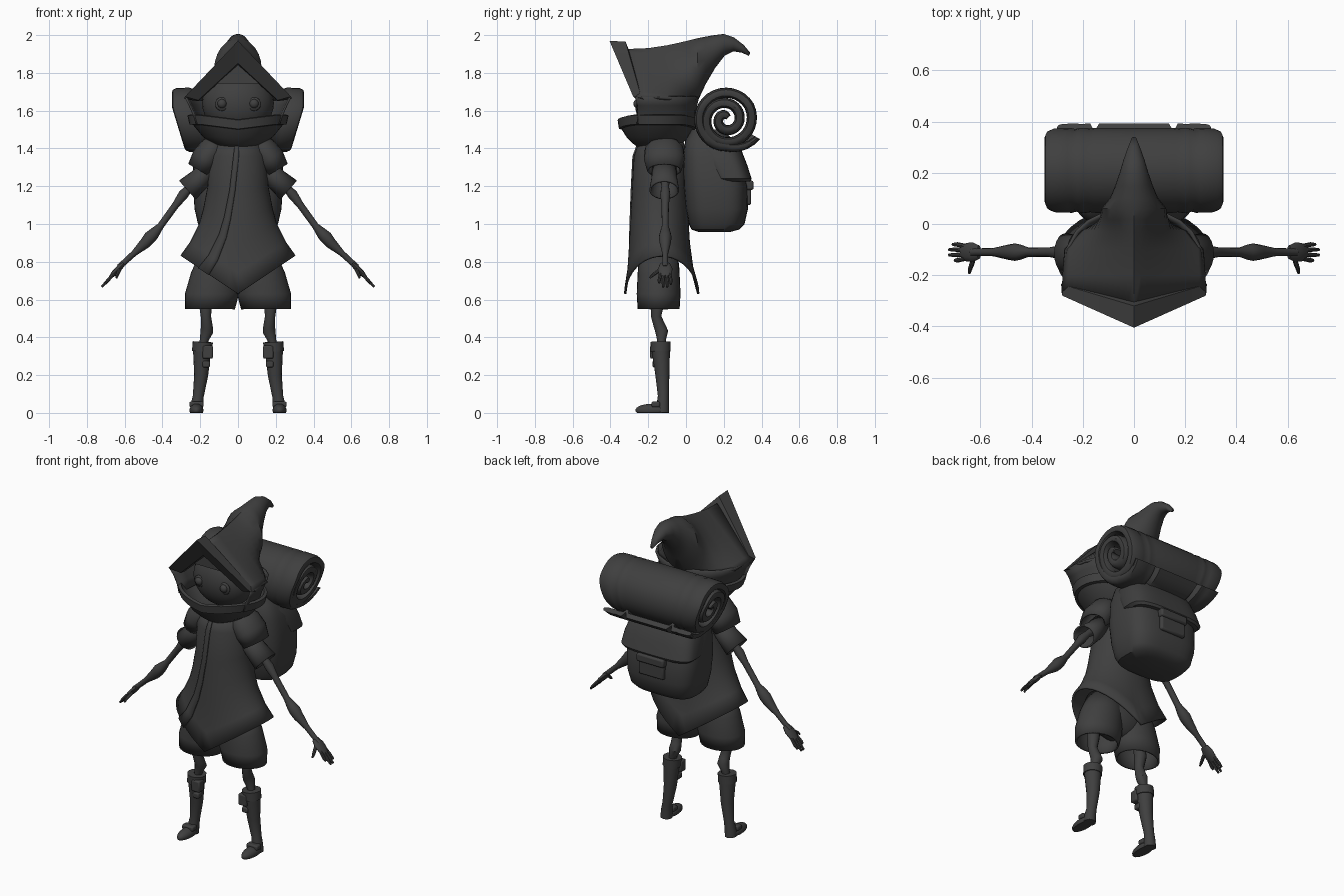
import bpy, bmesh, math
from mathutils import Vector, Matrix

if "Cube" in bpy.data.objects:
    bpy.data.objects.remove(bpy.data.objects["Cube"])

cloth = bpy.data.materials.new("charcoal")
cloth.diffuse_color = (0.05, 0.05, 0.05, 1)
cloth.use_nodes = True
cloth.node_tree.nodes["Principled BSDF"].inputs["Base Color"].default_value = cloth.diffuse_color


def finish(name, bm, mirror=False, thick=0, bevel=0):
    """Turn a bmesh into a smooth shaded object with its modifiers."""
    bmesh.ops.remove_doubles(bm, verts=bm.verts, dist=1e-4)
    bmesh.ops.recalc_face_normals(bm, faces=bm.faces)
    for f in bm.faces:
        f.smooth = True
    me = bpy.data.meshes.new(name)
    bm.to_mesh(me)
    bm.free()
    me.set_sharp_from_angle(angle=math.radians(38))
    me.materials.append(cloth)
    ob = bpy.data.objects.new(name, me)
    bpy.context.collection.objects.link(ob)
    if thick:
        m = ob.modifiers.new("thickness", 'SOLIDIFY')
        m.thickness, m.offset = thick, 0
    if bevel:
        m = ob.modifiers.new("bevel", 'BEVEL')
        m.width, m.segments = bevel, 2
    if mirror:
        ob.modifiers.new("mirror", 'MIRROR')
    return ob


def skin(name, rings, closed=True, caps=True, **kw):
    """Loft a surface through rings of points."""
    bm = bmesh.new()
    vs = [[bm.verts.new(p) for p in r] for r in rings]
    n = len(rings[0])
    for a, b in zip(vs, vs[1:]):
        for i in range(n if closed else n - 1):
            j = (i + 1) % n
            bm.faces.new((a[i], a[j], b[j], b[i]))
    if caps:
        bm.faces.new(vs[0])
        bm.faces.new(vs[-1])
    return finish(name, bm, **kw)


def tube(name, pts, sides=12, wide=1.0, **kw):
    """Tube through (x, y, z, radius) points; wide stretches it along y."""
    P = [Vector(p[:3]) for p in pts]
    rings = []
    for i, p in enumerate(P):
        t = (P[min(i + 1, len(P) - 1)] - P[max(i - 1, 0)]).normalized()
        u = (Vector((0, 1, 0)) - t * t.y).normalized()
        v, r = t.cross(u), pts[i][3]
        rings.append([p + u * (r * wide * math.cos(a)) + v * (r * math.sin(a))
                      for a in (2 * math.pi * k / sides for k in range(sides))])
    return skin(name, rings, **kw)


def oval(z, cx, hw, yf, yb, n=32, e=1.0):
    """Horizontal oval ring; e below 1 makes it boxier."""
    sp = lambda v: math.copysign(abs(v) ** e, v)
    return [(cx + hw * sp(math.cos(a)), (yf + yb) / 2 + (yb - yf) / 2 * sp(math.sin(a)), z)
            for a in (2 * math.pi * k / n for k in range(n))]


def blob(name, c, r, **kw):
    bm = bmesh.new()
    bmesh.ops.create_uvsphere(bm, u_segments=24, v_segments=16, radius=1)
    for v in bm.verts:
        v.co = [max(0, c[i] + v.co[i] * r[i]) if i == 2 else c[i] + v.co[i] * r[i] for i in range(3)]
    return finish(name, bm, **kw)


def box(name, c, s, bevel=0.008, **kw):
    bm = bmesh.new()
    bmesh.ops.create_cube(bm, size=1, matrix=Matrix.Translation(c) @ Matrix.Diagonal((*s, 1)))
    return finish(name, bm, bevel=bevel, **kw)


# Hood: arch sections that close into a curled horn at the back
T = [i / 12 - 1 for i in range(25)]
rings = []
for y, w, zt, zb, k in [(-.32, .275, 1.92, 1.67, 0), (-.2, .275, 1.925, 1.67, 0), (-.1, .268, 1.94, 1.66, 0),
                        (-.03, .225, 1.955, 1.655, .1), (.02, .17, 1.967, 1.65, .45), (.06, .12, 1.977, 1.66, 1),
                        (.1, .088, 1.985, 1.745, 1), (.15, .067, 1.994, 1.83, 1), (.2, .05, 2.0, 1.895, 1),
                        (.25, .035, 1.983, 1.92, 1), (.3, .017, 1.945, 1.912, 1), (.335, .003, 1.903, 1.895, 1)]:
    ring = []
    for t in T:
        x = w * ((1 - k) * t + k * math.sin(math.pi * t))
        z = (1 - k) * (zt - (zt - zb) * abs(t)) + k * ((zt + zb) / 2 + (zt - zb) / 2 * math.cos(math.pi * t))
        yy = y + .06 * abs(t) if y == -.32 else y
        ring.append((x, yy, z))
    rings.append(ring)
skin("hood", rings, closed=False, caps=False, thick=.012)

# Raised band round the hood opening
rings = []
for t in T:
    a = abs(t)
    arch = lambda w, zt, zb, y, dy: (w * t, y + dy * a, zt - (zt - zb) * a)
    rings.append([arch(.28, 1.97, 1.675, -.405, .125), arch(.285, 1.965, 1.665, -.32, .085),
                  arch(.275, 1.915, 1.66, -.30, .075), arch(.21, 1.84, 1.65, -.25, .03),
                  arch(.21, 1.85, 1.655, -.34, .08)])
skin("hood_band", rings)

# Lower hood, tucked in towards the collar
U = [(.278, -.27), (.272, -.18), (.262, -.1), (.225, -.03), (.18, .01), (.1, .05), (0, .065)]
U = U + [(-x, y) for x, y in U[-2::-1]]
skin("hood_lower", [[(x * s, -.1 + (y + .1) * q, z) for x, y in U]
                    for z, s, q in [(1.675, 1, 1), (1.63, .92, .93), (1.58, .84, .92), (1.53, .78, .95)]],
     closed=False, caps=False, thick=.012)

# Head, brow and eyes
blob("head", (0, -.13, 1.64), (.19, .14, .17))
skin("brow", [[(-.13, y, 1.745), (.13, y, 1.745), (0, y, 1.85)] for y in (-.272, -.1)])
blob("eye_socket", (.085, -.252, 1.635), (.036, .012, .036), mirror=True)
blob("eye", (.085, -.258, 1.637), (.024, .02, .024), mirror=True)

# Collar: bowl with a lip, sagging at the front
rings = []
for z, rx, ry in [(1.41, .10, .11), (1.425, .13, .13), (1.46, .185, .165), (1.525, .238, .19), (1.528, .257, .205),
                  (1.575, .268, .212), (1.58, .25, .195), (1.52, .21, .17), (1.48, .12, .12)]:
    rings.append([(x, y, zz - (.025 * max(0, 1 - abs(x) / .2) if zz > 1.5 else 0))
                  for x, y, zz in oval(z, 0, rx, -.15 - ry, -.15 + ry, 40)])
skin("collar", rings)

# Tunic flaring to a hem that dips at front and back
ROWS = [(1.44, .11, -.24, -.02), (1.36, .15, -.27, 0), (1.2, .155, -.28, 0), (1.08, .178, -.288, .008),
        (1.0, .2, -.295, .015), (.9, .25, -.305, .035), (.83, .3, -.322, .065)]


def tunic_point(row, a, off=0):
    z, rx, yf, yb = row
    dip = .2 * ((1.44 - z) / .61) ** 2 * (1 - abs(math.cos(a)))
    return ((rx + off) * math.cos(a), (yf + yb) / 2 + ((yb - yf) / 2 + off) * math.sin(a), z - dip)


skin("tunic", [[tunic_point(r, 2 * math.pi * k / 40) for k in range(40)] for r in ROWS], caps=False, thick=.012)
rings = []
for r in ROWS:
    c = -.02 - .56 * ((1.44 - r[0]) / .61) ** 1.4
    rings.append([tunic_point(r, -math.acos(c + d), .01) for d in (-.1, 0, .08)])
skin("front_placket", rings, closed=False, caps=False, thick=.008)

# Shorts with open legs
skin("shorts", [oval(z, cx, rx, -.145 - ry, -.145 + ry, 28) for z, cx, rx, ry in
                [(.86, .09, .10, .09), (.74, .118, .125, .105), (.63, .138, .137, .11), (.55, .148, .126, .105)]],
     caps=False, thick=.012, mirror=True)
blob("shorts_seat", (0, -.145, .76), (.19, .11, .14))

# Thin legs, boots, cuffs and straps
tube("leg", [(.15, -.15, .78, .035), (.172, -.15, .58, .036), (.17, -.158, .51, .027), (.165, -.14, .46, .031),
             (.165, -.128, .43, .034), (.178, -.13, .39, .024), (.19, -.13, .33, .02)], mirror=True)
tube("boot", [(.188, -.135, .372, .05), (.19, -.133, .33, .048), (.195, -.125, .2, .037),
              (.21, -.12, .09, .029), (.218, -.123, .04, .033), (.22, -.123, 0, .034)], sides=16, mirror=True)
tube("boot_cuff", [(.187, -.135, .376, .054), (.19, -.134, .325, .053)], sides=16, mirror=True)
blob("foot", (.22, -.18, .014), (.037, .088, .034), mirror=True)
box("foot_strap", (.22, -.16, .045), (.075, .045, .03), mirror=True)
box("boot_pouch", (.16, -.165, .322), (.055, .05, .07), mirror=True)
box("boot_buckle", (.168, -.155, .258), (.04, .045, .035), mirror=True)

# Sleeves: short cap over a flared cuff
tube("sleeve_cap", [(.08, -.115, 1.44, .04), (.13, -.115, 1.395, .07), (.17, -.115, 1.345, .074),
                    (.205, -.115, 1.285, .062)], sides=20, wide=1.4, caps=False, thick=.01, mirror=True)
tube("sleeve", [(.15, -.115, 1.30, .05), (.2, -.115, 1.24, .053), (.268, -.115, 1.18, .062)],
     sides=20, wide=1.2, caps=False, thick=.01, mirror=True)

# Thin arms and hands
tube("arm", [(x, -.11, z, r) for x, z, r in
             [(.17, 1.27, .03), (.25, 1.2, .02), (.29, 1.155, .027), (.33, 1.1, .019), (.41, .99, .018),
              (.445, .95, .03), (.465, .93, .034), (.49, .9, .03), (.55, .845, .016), (.61, .79, .015),
              (.63, .77, .017)]], mirror=True)
tube("palm", [(.605, -.11, .79, .011), (.63, -.11, .765, .016), (.655, -.11, .74, .015), (.672, -.11, .722, .01)],
     wide=2.4, mirror=True)
for i, (y, tip) in enumerate([(-.142, .7), (-.121, .722), (-.1, .722), (-.08, .708)]):
    tube("finger_%d" % (i + 1), [(.66, y * .8 - .022, .735, .009), (.69, y, .7, .009),
                                 (tip, y, .70 - (tip - .69) * 1.05, .006)], sides=8, mirror=True)
tube("thumb", [(.625, -.125, .765, .011), (.633, -.155, .745, .01), (.64, -.175, .73, .009),
               (.643, -.192, .715, .005)], sides=8, mirror=True)

# Backpack, flap and pocket
skin("backpack", [oval(z, 0, w, f, b, 40, .6) for z, w, f, b in
                  [(.957, .13, .07, .23), (.97, .19, .03, .28), (1.0, .212, .015, .31), (1.08, .23, 0, .328),
                   (1.2, .238, -.012, .325), (1.35, .222, -.015, .29), (1.44, .19, -.005, .25),
                   (1.5, .13, .03, .2)]])
skin("pack_flap", [oval(z, 0, w, f, b, 40, .6) for z, w, f, b in
                   [(1.225, .225, .16, .34), (1.24, .243, .14, .347), (1.31, .236, .1, .325),
                    (1.4, .212, .05, .29), (1.46, .17, .05, .24)]])
box("pack_pocket", (0, .325, 1.16), (.17, .04, .12), .01)
box("pocket_flap", (0, .335, 1.205), (.185, .045, .05), .01)

# Bedroll: a padded sheet wound in a spiral, with a loose outer end
HALF = [(.35, 0), (.345, .6), (.325, .92), (.26, 1), (.24, .8), (.22, 1), (.2, 1), (.18, .9), (.16, 1), (0, 1)]
half = [(x, h) for x, h in HALF] + [(-x, h) for x, h in HALF[-2::-1]]
loop = half + [(x, -h) for x, h in half[-2:0:-1]]
rings = []
for i in range(85):
    d = 12 * i
    r0 = .142 if d < 300 else .142 - .065 * (d - 300) / 360
    tail = max(0, 1 - d / 60)
    ang = math.radians(-30 - d)
    ring = []
    for x, h in loop:
        notch = .035 * tail if .17 < abs(x) < .19 else 0
        th = min(.027, r0 * .9 + .004) * (1 - .4 * tail)
        r = r0 + .05 * tail - notch + h * th
        y, z = .212 + r * math.cos(ang), 1.553 + r * math.sin(ang)
        ring.append((x * (1 + .87 * min(0, z - 1.62)), y, z))
    rings.append(ring)
skin("bedroll", rings)
